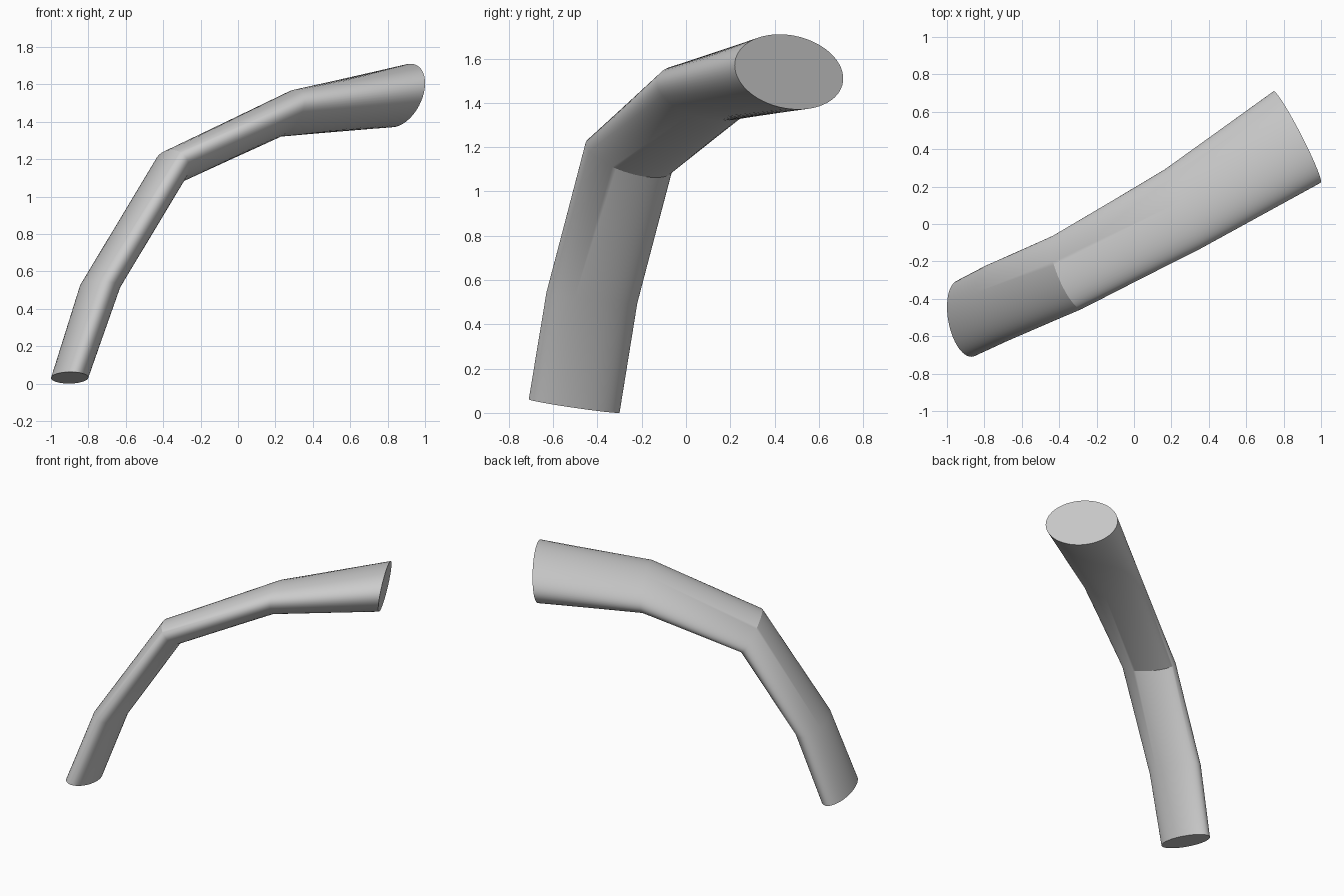
import bpy
import bmesh
from math import cos, sin, tau, radians
from mathutils import Vector

cube = bpy.data.objects.get("Cube")
if cube:
    bpy.data.objects.remove(cube, do_unlink=True)

SIDES = 64

# Oval sections along the bent tube: centre, long half-axis, short half-axis
SECTIONS = [
    ((-0.90, -0.505, 0.031), (-0.03, 0.205, -0.03), (-0.095, 0, 0.008)),
    ((-0.737, -0.425, 0.52), (-0.04, 0.205, -0.025), (-0.10, 0, 0.013)),
    ((-0.355, -0.258, 1.156), (-0.073, 0.196, -0.058), (-0.06, 0, 0.073)),
    ((0.26, 0.08, 1.445), (-0.095, 0.212, -0.05), (0.011, 0, 0.116)),
    ((0.872, 0.465, 1.54), (-0.125, 0.245, -0.03), (0.028, 0, 0.167)),
]


def grey_material():
    mat = bpy.data.materials.new("plain grey")
    mat.use_nodes = True
    colour = (0.6, 0.6, 0.6, 1)
    mat.diffuse_color = colour
    mat.node_tree.nodes["Principled BSDF"].inputs["Base Color"].default_value = colour
    return mat


def oval_ring(bm, centre, long_axis, short_axis):
    c, a, b = Vector(centre), Vector(long_axis), Vector(short_axis)
    angles = [tau * i / SIDES for i in range(SIDES)]
    return [bm.verts.new(c + a * cos(t) + b * sin(t)) for t in angles]


# Bent tube: loft the sections and close both ends
bm = bmesh.new()
rings = [oval_ring(bm, *section) for section in SECTIONS]
for low, high in zip(rings, rings[1:]):
    for i in range(SIDES):
        j = (i + 1) % SIDES
        bm.faces.new((low[i], low[j], high[j], high[i]))
bm.faces.new(rings[0])
bm.faces.new(rings[-1])
bmesh.ops.recalc_face_normals(bm, faces=bm.faces[:])

mesh = bpy.data.meshes.new("bent_tube")
bm.to_mesh(mesh)
bm.free()
mesh.materials.append(grey_material())
tube = bpy.data.objects.new("bent_tube", mesh)
bpy.context.collection.objects.link(tube)

# Smooth sides, sharp end rims and sharp inner fold
bpy.ops.object.select_all(action="DESELECT")
tube.select_set(True)
bpy.context.view_layer.objects.active = tube
bpy.ops.object.shade_smooth_by_angle(angle=radians(30))
